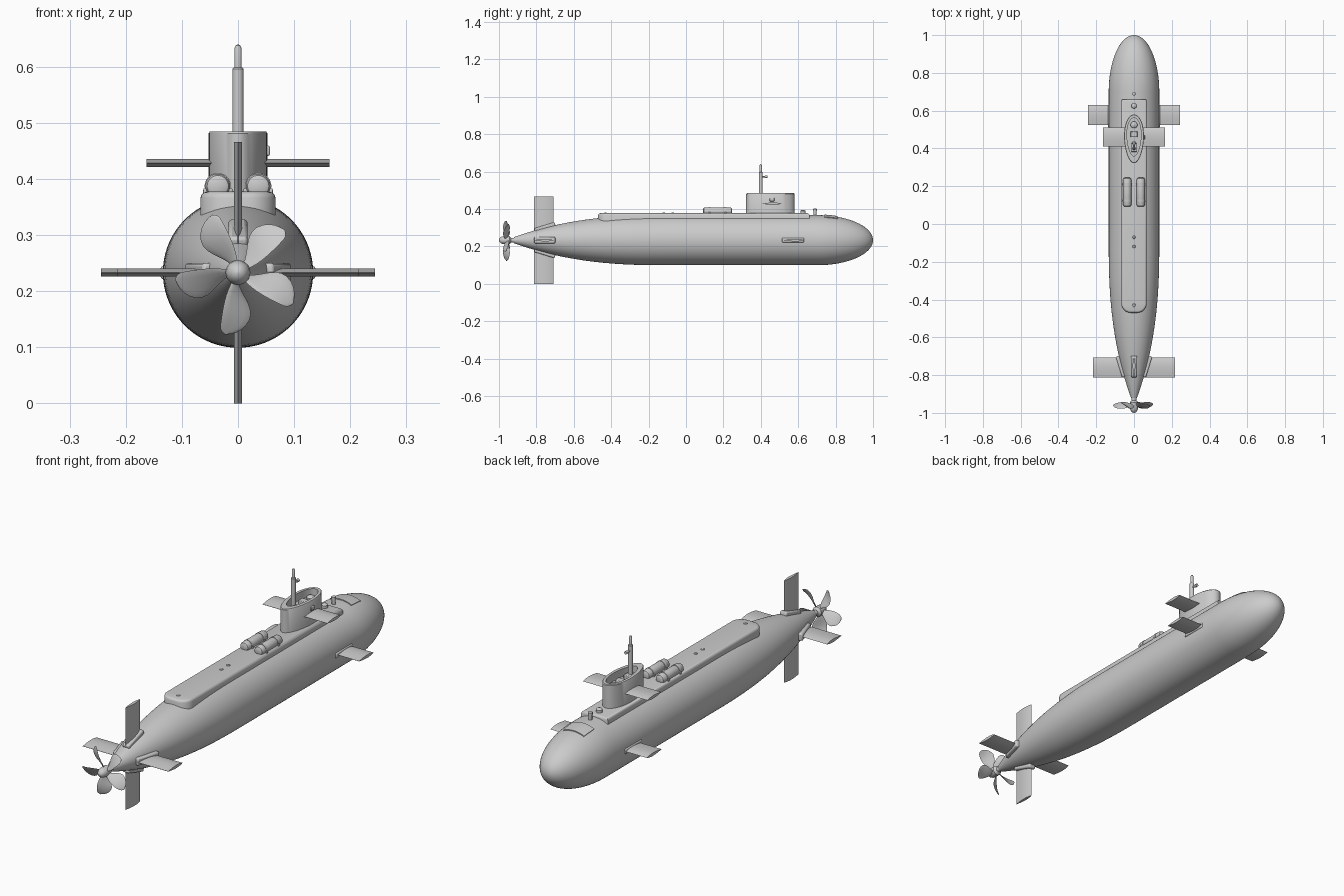
import bpy, bmesh
from math import sin, cos, pi, sqrt, radians
from mathutils import Matrix, Vector

if "Cube" in bpy.data.objects:
    bpy.data.objects.remove(bpy.data.objects["Cube"])

AX = 0.233  # height of the hull axis


def loft(name, rings, angle=35, mat=None):
    """Skin a list of equal-length point rings and cap both ends."""
    bm = bmesh.new()
    loops = [[bm.verts.new(p) for p in ring] for ring in rings]
    n = len(loops[0])
    for a, b in zip(loops, loops[1:]):
        for i in range(n):
            j = (i + 1) % n
            bm.faces.new((a[i], a[j], b[j], b[i]))
    bm.faces.new(loops[0])
    bm.faces.new(loops[-1])
    if mat:
        bm.transform(mat)
    bmesh.ops.remove_doubles(bm, verts=bm.verts, dist=1e-6)
    bmesh.ops.recalc_face_normals(bm, faces=bm.faces)
    me = bpy.data.meshes.new(name)
    bm.to_mesh(me)
    bm.free()
    me.shade_smooth()
    me.set_sharp_from_angle(angle=radians(angle))
    ob = bpy.data.objects.new(name, me)
    bpy.context.collection.objects.link(ob)
    return ob


def lathe_y(name, prof, x=0, z=AX, n=32):
    """Revolve (y, radius) pairs about a line parallel to y."""
    return loft(name, [[(x + r * cos(2 * pi * i / n), y, z + r * sin(2 * pi * i / n))
                        for i in range(n)] for y, r in prof])


def lathe_z(name, prof, x, y, n=20):
    """Revolve (z, radius) pairs about an upright line."""
    return loft(name, [[(x + r * cos(2 * pi * i / n), y + r * sin(2 * pi * i / n), z)
                        for i in range(n)] for z, r in prof])


def box(name, centre, size, bevel=0.003, mat=None):
    x, y, z = (s / 2 for s in size)
    ring = [(-x, -y), (x, -y), (x, y), (-x, y)]
    m = Matrix.Translation(centre)
    if mat:
        m = m @ mat
    ob = loft(name, [[(a, b, c) for a, b in ring] for c in (-z, z)], mat=m)
    mod = ob.modifiers.new("bevel", 'BEVEL')
    mod.width, mod.segments = bevel, 2
    return ob


def fin(name, x0, x1, y0, y1, z, turn=0):
    """Lens-section plane along +x, turned about the hull axis."""
    sec = [(0, 0), (.12, .55), (.3, .95), (.5, 1), (.75, .65), (1, .06),
           (1, -.06), (.75, -.65), (.5, -1), (.3, -.95), (.12, -.55)]
    rings = [[(x, y1 + (y0 - y1) * a, z + 0.007 * b) for a, b in sec] for x in (x0, x1)]
    return loft(name, rings, 30, about_axis(turn))


def about_axis(turn):
    c = Matrix.Translation((0, 0, AX))
    return c @ Matrix.Rotation(radians(turn), 4, 'Y') @ c.inverted()


# hull
def hull_r(y):
    if y > 0.7:
        return 0.134 * sqrt(max(0, 1 - ((y - 0.7) / 0.3) ** 2))
    t = max(0, (-0.1 - y) / 0.82)
    return 0.134 * (1 - 0.88 * t ** 2.5)


ys = [-0.92 + 0.82 * i / 24 for i in range(25)] + [0.3]
ys += [0.7 + 0.3 * sin(pi / 2 * i / 20) for i in range(21)]
lathe_y("hull", [(y, max(hull_r(y), 1e-5)) for y in ys], n=72)


# deck casing with rounded stern corners
def casing_ring(d, z):
    w, r, y0, y1 = 0.067 - d, 0.05 - d, -0.47 + d, 0.66 - d
    pts = [(w, y1), (-w, y1)]
    for cx, start in ((-w + r, pi), (w - r, 1.5 * pi)):
        pts += [(cx + r * cos(start + pi / 2 * i / 8), y0 + r + r * sin(start + pi / 2 * i / 8))
                for i in range(9)]
    return [(x, y, z) for x, y in pts]


loft("deck_casing", [casing_ring(0, 0.30), casing_ring(0, 0.366), casing_ring(0.002, 0.372),
                     casing_ring(0.006, 0.3755), casing_ring(0.011, 0.377)])


# sail with open bridge well
def sail_ring(w, y0, y1, z, n=48):
    m, h = (y0 + y1) / 2, (y1 - y0) / 2
    return [(w * sin(t) * (1 + 0.12 * cos(t)), m + h * cos(t), z)
            for t in (2 * pi * i / n for i in range(n))]


loft("sail", [sail_ring(0.052, 0.322, 0.58, 0.36), sail_ring(0.052, 0.322, 0.58, 0.481),
              sail_ring(0.050, 0.325, 0.577, 0.484), sail_ring(0.037, 0.36, 0.562, 0.484),
              sail_ring(0.037, 0.36, 0.562, 0.448)])
box("sail_hatch", (0.051, 0.46, 0.45), (0.012, 0.025, 0.018))

# bridge fittings and periscope
box("mast_block", (0, 0.405, 0.455), (0.034, 0.045, 0.022))
box("bridge_console", (0, 0.475, 0.455), (0.036, 0.03, 0.024))
lathe_z("bridge_hatch", [(0.445, 0.018), (0.462, 0.018), (0.467, 0.012), (0.469, 1e-5)], 0, 0.525)
lathe_z("periscope_mast", [(0.445, 0.01), (0.596, 0.01), (0.598, 0.008), (0.598, 0.0065),
                           (0.632, 0.0065), (0.638, 0.004), (0.64, 1e-5)], 0, 0.4)
lathe_y("periscope_lens", [(0.4, 0.004), (0.422, 0.004), (0.422, 0.007), (0.436, 0.007)],
        0, 0.573, 16)

# diving planes, rudders and their root fairings
slope = Matrix.Rotation(radians(-17), 4, 'Z')
for side, turn in (("right", 0), ("left", 180)):
    fin("sail_plane_" + side, 0.03, 0.163, 0.41, 0.51, AX, turn).location.z = 0.428 - AX
    fin("bow_plane_" + side, 0.1, 0.244, 0.525, 0.63, AX, turn)
    ob = box("bow_fairing_" + side, (0.131, 0.572, AX), (0.014, 0.12, 0.024), 0.005)
    ob.data.transform(about_axis(turn))
for k, label in enumerate(("right", "bottom", "left", "top")):
    span = 0.233 if k % 2 else 0.216
    fin("tail_plane_" + label, 0.03, span, -0.812, -0.708, AX, 90 * k)
    ob = box("tail_fairing_" + label, (0.069, -0.755, AX), (0.022, 0.115, 0.034), 0.006, slope)
    ob.data.transform(about_axis(90 * k))

# propeller shaft and hub
lathe_y("propeller_shaft", [(-0.95, 0.012), (-0.9, 0.012)])
lathe_y("propeller_hub", [(-1.0, 1e-5), (-0.998, 0.008), (-0.992, 0.015), (-0.982, 0.02),
                          (-0.97, 0.022), (-0.945, 0.022), (-0.938, 0.017), (-0.935, 0.013)])


# skewed propeller blades
def blade_ring(s, base):
    r = 0.014 + 0.099 * s
    chord = 0.012 + 0.05 * (sin(pi * s ** 1.35)) ** 0.7 if 0 < s < 1 else 0.016 * (1 - s)
    th = radians(base - 10 + 14 * sin(pi * s * 0.9))
    if s > 0.9:
        chord *= sqrt(max(0.02, 1 - ((s - 0.9) / 0.1) ** 2))
    pitch = radians(48 - 22 * s)
    thick = 0.0028 - 0.0015 * s
    ring = []
    for i in range(12):
        a = 2 * pi * i / 12
        u, v = chord / 2 * cos(a), thick * sin(a)
        t = u * cos(pitch) - v * sin(pitch)
        y = u * sin(pitch) + v * cos(pitch)
        ring.append((r * cos(th) - t * sin(th), -0.96 + y, AX + r * sin(th) + t * cos(th)))
    return ring


stations = [0, .1, .2, .3, .4, .5, .6, .7, .8, .87, .93, .97, 1]
for k in range(5):
    loft(f"propeller_blade_{k + 1}", [blade_ring(s, 120 - 72 * k) for s in stations], 50)

# deck canisters with straps and feet
for side, x in (("left", -0.036), ("right", 0.036)):
    lathe_y("canister_" + side, [(0.092, 1e-5), (0.092, 0.014), (0.095, 0.019), (0.102, 0.022),
                                 (0.235, 0.022), (0.242, 0.019), (0.245, 0.014), (0.245, 1e-5)],
            x, 0.387)
    for i, y in enumerate((0.125, 0.21)):
        lathe_y(f"canister_strap_{side}_{i}", [(y - 0.006, 0.0235), (y + 0.006, 0.0235)], x, 0.387)
        box(f"canister_foot_{side}_{i}", (x, y, 0.378), (0.052, 0.012, 0.01), 0.002)

# deck fittings
for i, (y, top, r) in enumerate(((-0.43, 0.381, 0.01), (-0.12, 0.382, 0.009), (-0.07, 0.382, 0.009),
                                 (0.625, 0.395, 0.014))):
    lathe_z(f"deck_dome_{i + 1}", [(0.37, r), (top - 0.006, r), (top - 0.002, r * 0.7), (top, 1e-5)],
            0, y)
lathe_z("capstan_post", [(0.36, 0.008), (0.39, 0.008), (0.39, 0.01), (0.4, 0.01), (0.402, 0.007)],
        0, 0.69)


# curved bow hatch following the hull
def hatch_ring(y):
    pts = []
    for lift, order in ((0.004, 1), (-0.006, -1)):
        for i in range(11)[::order]:
            a = pi / 2 + 0.42 * (i / 5 - 1)
            r = hull_r(y) + lift
            pts.append((r * cos(a), y, AX + r * sin(a)))
    return pts


loft("bow_hatch", [hatch_ring(0.74 + 0.07 * i / 6) for i in range(7)])
